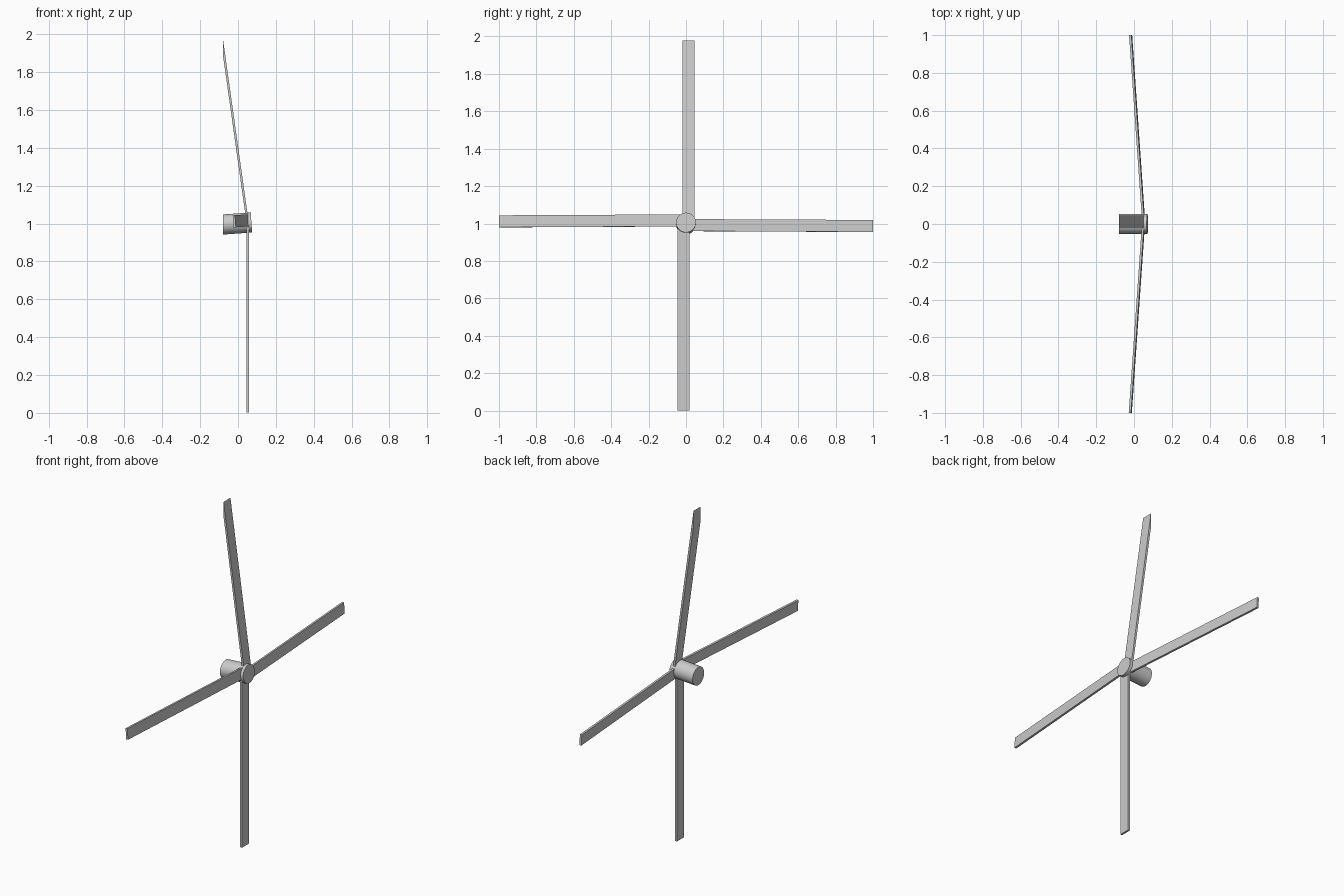
import bpy, bmesh, math
from mathutils import Matrix, Vector

cube = bpy.data.objects.get("Cube")
if cube:
    bpy.data.objects.remove(cube, do_unlink=True)

grey = bpy.data.materials.new("light grey")
grey.use_nodes = True
colour = (0.6, 0.6, 0.6, 1)
grey.diffuse_color = colour
grey.node_tree.nodes["Principled BSDF"].inputs["Base Color"].default_value = colour

TILT = math.radians(4)      # shaft tips upward toward +x
CONE = math.radians(4)      # blades lean back toward the shaft tail
BACK = -0.08                # vertical plane that trims the rear
LENGTH, WIDTH, THICK, OFFSET = 1.003, 0.064, 0.012, 0.0125
rotor = Matrix.Translation((0.051, 0, 1.004)) @ Matrix.Rotation(-TILT, 4, "Y")


def finish(name, bm):
    """Trim at the rear plane, cap the cut and make the object."""
    geom = bm.verts[:] + bm.edges[:] + bm.faces[:]
    cut = bmesh.ops.bisect_plane(bm, geom=geom, plane_co=(BACK, 0, 0),
                                 plane_no=(-1, 0, 0), clear_outer=True)
    edges = [e for e in cut["geom_cut"] if isinstance(e, bmesh.types.BMEdge)]
    if edges:
        bmesh.ops.holes_fill(bm, edges=edges, sides=0)
    bmesh.ops.recalc_face_normals(bm, faces=bm.faces)
    mesh = bpy.data.meshes.new(name)
    bm.to_mesh(mesh)
    bm.free()
    mesh.materials.append(grey)
    obj = bpy.data.objects.new(name, mesh)
    bpy.context.collection.objects.link(obj)
    return obj


# Four flat blades, each set off to one side of the shaft axis
for i, side in enumerate(("top", "front", "bottom", "back")):
    bm = bmesh.new()
    bmesh.ops.create_cube(bm, size=1)
    shape = (Matrix.Translation((0, OFFSET, LENGTH / 2))
             @ Matrix.Diagonal(Vector((THICK, WIDTH, LENGTH, 1))))
    spin = Matrix.Rotation(i * math.pi / 2, 4, "X")
    lean = Matrix.Rotation(-CONE, 4, "Y")
    bm.transform(rotor @ spin @ lean @ shape)
    finish(side + "_blade", bm)

# Round hub shaft, trimmed at the rear
bm = bmesh.new()
bmesh.ops.create_cone(bm, cap_ends=True, segments=32, radius1=0.053,
                      radius2=0.053, depth=0.2)
bm.transform(rotor @ Matrix.Translation((-0.08, 0, 0))
             @ Matrix.Rotation(math.pi / 2, 4, "Y"))
hub = finish("hub_shaft", bm)
bpy.ops.object.select_all(action="DESELECT")
hub.select_set(True)
bpy.context.view_layer.objects.active = hub
bpy.ops.object.shade_smooth_by_angle(angle=math.radians(30))
